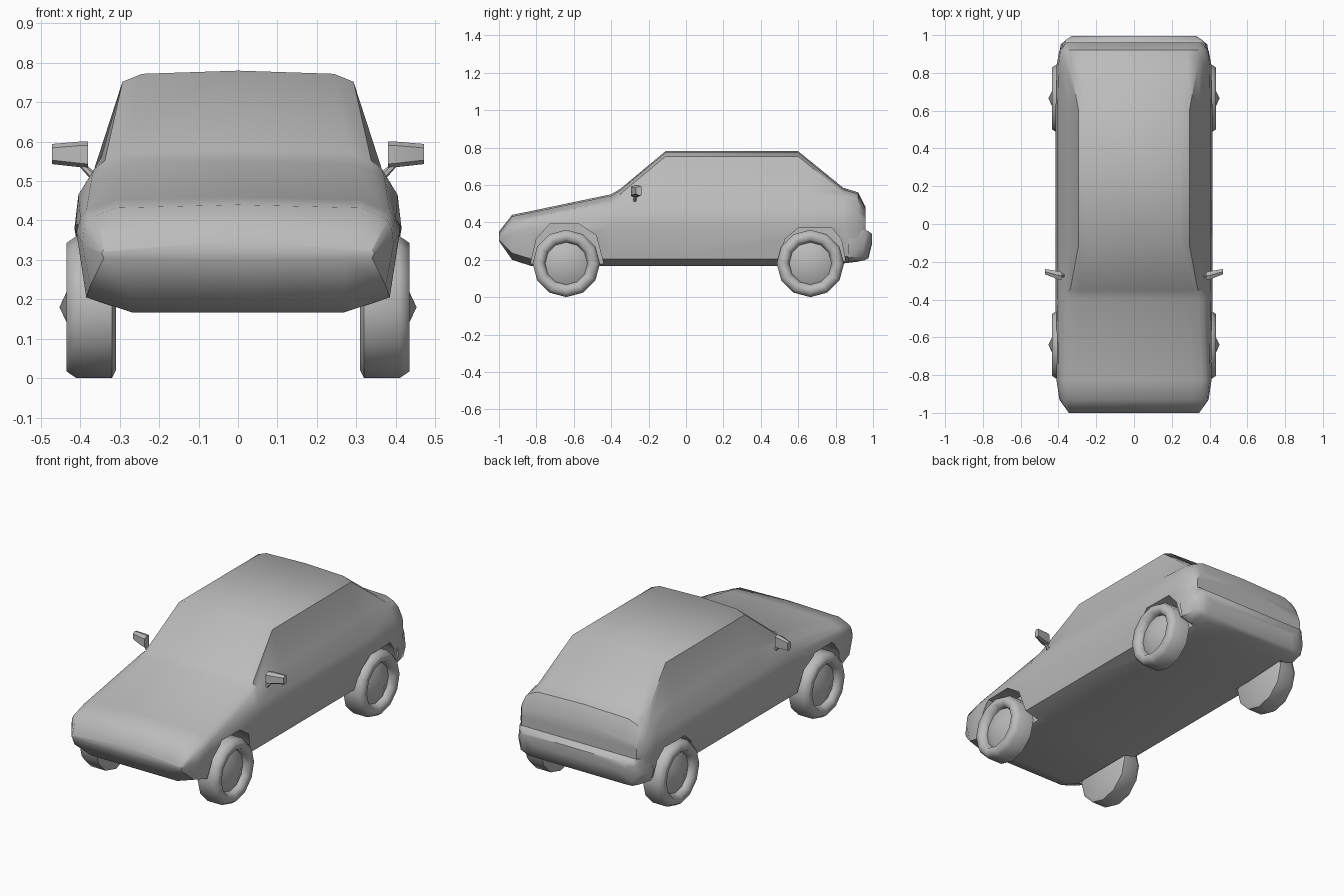
import bpy, bmesh, math
from mathutils import Vector, Matrix

cube = bpy.data.objects.get("Cube")
if cube:
    bpy.data.objects.remove(cube, do_unlink=True)

grey = bpy.data.materials.new("plain grey")
grey.use_nodes = True
GREY = (0.5, 0.5, 0.5, 1)
grey.diffuse_color = GREY
grey.node_tree.nodes["Principled BSDF"].inputs["Base Color"].default_value = GREY


def finish(bm, name, smooth=None):
    bmesh.ops.remove_doubles(bm, verts=bm.verts, dist=1e-5)
    bmesh.ops.recalc_face_normals(bm, faces=bm.faces)
    mesh = bpy.data.meshes.new(name)
    bm.to_mesh(mesh)
    bm.free()
    obj = bpy.data.objects.new(name, mesh)
    bpy.context.collection.objects.link(obj)
    mesh.materials.append(grey)
    if smooth:
        shade(obj, smooth)
    return obj


def shade(obj, angle):
    bpy.ops.object.select_all(action='DESELECT')
    obj.select_set(True)
    bpy.context.view_layer.objects.active = obj
    bpy.ops.object.shade_smooth_by_angle(angle=math.radians(angle))


def loft(rings, name, smooth=None):
    """Skin closed rings of points and cap both ends."""
    bm = bmesh.new()
    loops = [[bm.verts.new(p) for p in ring] for ring in rings]
    n = len(loops[0])
    for a, b in zip(loops, loops[1:]):
        for i in range(n):
            j = (i + 1) % n
            bm.faces.new((a[i], a[j], b[j], b[i]))
    bm.faces.new(loops[0])
    bm.faces.new(loops[-1])
    return finish(bm, name, smooth)


def mirrored_ring(y, half):
    """Half section from bottom centre to top centre, mirrored in x."""
    return [(x, y, z) for x, z in half] + [(-x, y, z) for x, z in half[-2:0:-1]]


def body_ring(y, floor, top, sill, belt, shoulder, window, roof):
    half = [(0, floor), (0.27, floor), sill, belt, shoulder, window,
            (roof, top - 0.028), (roof - 0.05, top - 0.008), (0, top)]
    return mirrored_ring(y, half)


# Body shell: floor, top, sill, belt, shoulder, window line, roof edge width
stations = [
    (-1.00, 0.30, 0.35, (.34, .305), (.345, .315), (.345, .32), (.34, .325), .34),
    (-0.93, 0.20, 0.44, (.375, .235), (.395, .34), (.39, .38), (.38, .40), .36),
    (-0.83, 0.167, 0.46, (.385, .205), (.41, .37), (.40, .405), (.385, .425), .36),
    (-0.40, 0.167, 0.55, (.385, .205), (.415, .38), (.405, .455), (.37, .515), .342),
    (-0.35, 0.167, 0.58, (.385, .205), (.415, .38), (.405, .465), (.365, .53), .338),
    (-0.11, 0.167, 0.78, (.385, .205), (.415, .38), (.405, .465), (.347, .56), .293),
    (0.60, 0.167, 0.78, (.385, .205), (.415, .38), (.405, .465), (.347, .56), .293),
    (0.84, 0.18, 0.585, (.385, .215), (.41, .38), (.40, .465), (.365, .53), .338),
    (0.92, 0.19, 0.56, (.375, .225), (.395, .37), (.39, .45), (.365, .505), .335),
    (0.96, 0.20, 0.48, (.34, .23), (.36, .35), (.36, .41), (.35, .435), .335),
]
body = loft([body_ring(*s) for s in stations], "body_shell")

# Wheel arches cut into the sides
arches = [
    [(-.85, .1), (-.80, .31), (-.73, .39), (-.57, .39), (-.48, .33), (-.42, .1)],
    [(.47, .1), (.53, .31), (.60, .37), (.78, .37), (.83, .31), (.87, .1)],
]
for end, profile in zip(("front", "rear"), arches):
    for side, s in (("left", 1), ("right", -1)):
        cutter = loft([[(s * x, y, z) for y, z in profile] for x in (.30, .6)],
                      f"{end}_{side}_arch_cutter")
        cutter.hide_render = True
        mod = body.modifiers.new("arch", 'BOOLEAN')
        mod.object, mod.operation, mod.solver = cutter, 'DIFFERENCE', 'EXACT'
        bpy.ops.object.select_all(action='DESELECT')
        bpy.context.view_layer.objects.active = body
        bpy.ops.object.modifier_apply(modifier=mod.name)
        bpy.data.objects.remove(cutter, do_unlink=True)
shade(body, 42)

# Rear bumper wrapping the tail
bumper = []
for y, w, low, mid, high in ((.865, .402, .19, .27, .35), (.95, .388, .195, .28, .362),
                             (.975, .36, .207, .32, .353), (.995, .33, .285, .325, .338)):
    bumper.append(mirrored_ring(y, [(0, low), (w - .06, low), (w - .015, low + .02),
                                    (w, mid), (w - .01, high), (0, high)]))
loft(bumper, "rear_bumper", 50)


# Wheels: twelve-sided tyres with a dished, pointed hub
def wheel(name, side, y):
    profile = [(.31, 0), (.31, .16), (.32, .18), (.41, .18), (.435, .163),
               (.435, .13), (.41, .115), (.40, .113), (.453, 0)]
    bm = bmesh.new()
    verts = [bm.verts.new((side * x, 0, r)) for x, r in profile]
    edges = [bm.edges.new(pair) for pair in zip(verts, verts[1:])]
    bmesh.ops.spin(bm, geom=verts + edges, cent=(0, 0, 0), axis=(1, 0, 0),
                   angle=math.tau, steps=12, use_merge=True)
    bmesh.ops.translate(bm, verts=bm.verts, vec=(0, y, .18))
    finish(bm, name, 60)


for end, y in (("front", -.64), ("rear", .665)):
    for side, s in (("left", 1), ("right", -1)):
        wheel(f"{end}_{side}_wheel", s, y)

# Door mirrors on slim stalks
for side, s in (("left", 1), ("right", -1)):
    housing = []
    for x, y, low, high, d in ((.38, -.275, .533, .60, .02), (.40, -.272, .535, .60, .022),
                               (.472, -.252, .543, .594, .014)):
        housing.append([(s * x, y - d, low + .01), (s * x, y - d, high - .01),
                        (s * x, y, high), (s * x, y + d, high - .004),
                        (s * x, y + d, low + .004), (s * x, y, low)])
    loft(housing, f"{side}_mirror", 30)
    a, b = Vector((s * .36, -.275, .505)), Vector((s * .40, -.27, .545))
    bm = bmesh.new()
    turn = (b - a).to_track_quat('Z', 'Y').to_matrix().to_4x4()
    bmesh.ops.create_cone(bm, cap_ends=True, segments=6, radius1=.011, radius2=.007,
                          depth=(b - a).length,
                          matrix=Matrix.Translation((a + b) / 2) @ turn)
    finish(bm, f"{side}_mirror_stalk", 40)
